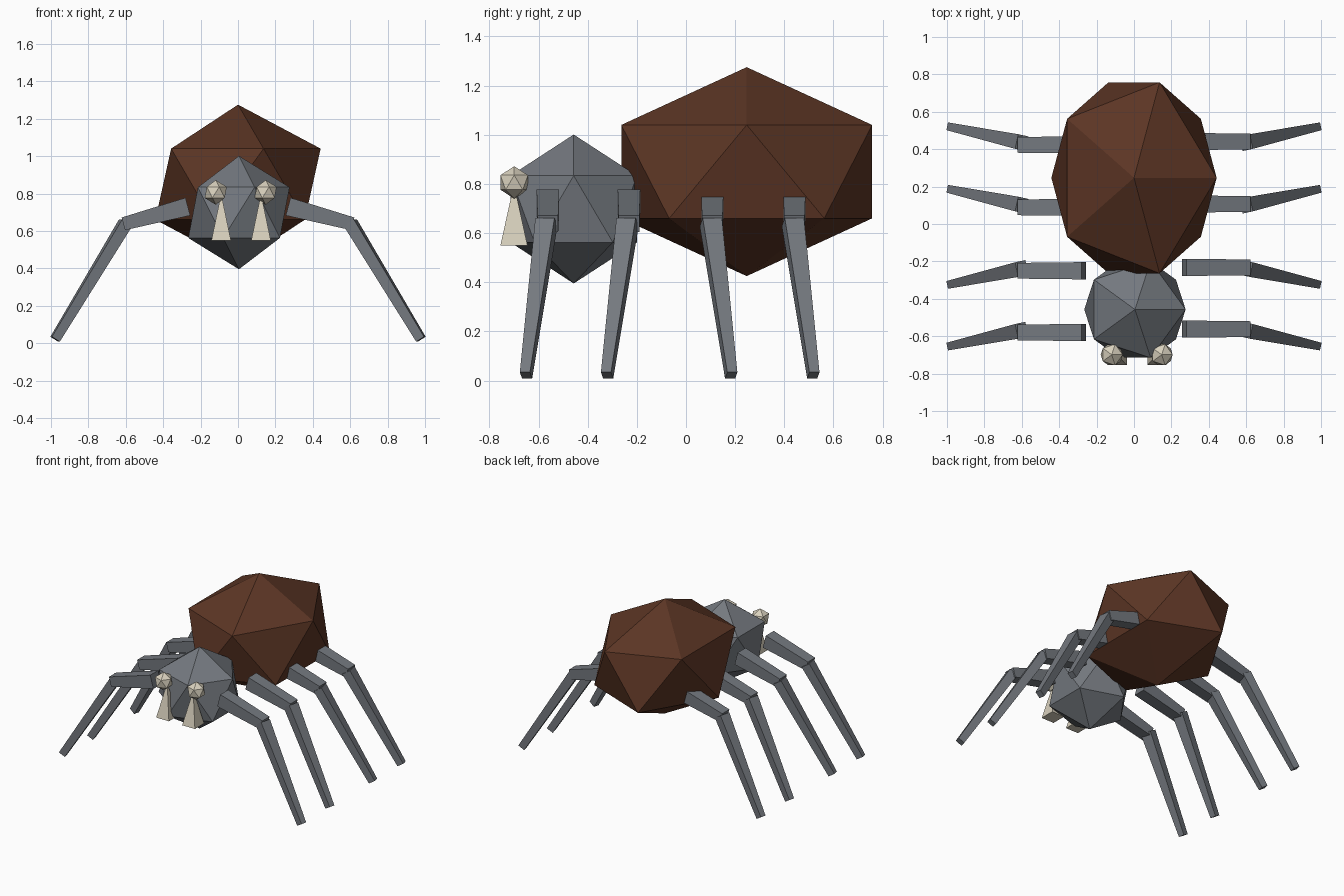
import bpy, bmesh
from mathutils import Vector

cube = bpy.data.objects.get("Cube")
if cube:
    bpy.data.objects.remove(cube)


def material(name, rgb):
    mat = bpy.data.materials.new(name)
    mat.use_nodes = True
    mat.diffuse_color = (*rgb, 1)
    mat.node_tree.nodes["Principled BSDF"].inputs["Base Color"].default_value = (*rgb, 1)
    return mat


brown = material("dark_brown", (0.107, 0.036, 0.018))
grey = material("slate_grey", (0.175, 0.19, 0.212))
bone = material("bone", (0.69, 0.635, 0.51))


def finish(name, bm, mat):
    bmesh.ops.recalc_face_normals(bm, faces=bm.faces)
    mesh = bpy.data.meshes.new(name)
    bm.to_mesh(mesh)
    bm.free()
    mesh.materials.append(mat)
    obj = bpy.data.objects.new(name, mesh)
    bpy.context.collection.objects.link(obj)
    return obj


def faceted_ball(name, centre, size, mat):
    bm = bmesh.new()
    bmesh.ops.create_icosphere(bm, subdivisions=1, radius=1)
    bmesh.ops.scale(bm, vec=size, verts=bm.verts)
    bmesh.ops.translate(bm, vec=centre, verts=bm.verts)
    return finish(name, bm, mat)


def tapered_beam(name, start, end, start_size, end_size, mat):
    """Four-sided beam; sizes are (horizontal width, thickness)."""
    start, end = Vector(start), Vector(end)
    along = (end - start).normalized()
    side = Vector((0, 0, 1)).cross(along).normalized()
    up = along.cross(side)
    bm = bmesh.new()
    rings = []
    for point, (w, h) in ((start, start_size), (end, end_size)):
        rings.append([bm.verts.new(point + side * w * a / 2 + up * h * b / 2)
                      for a, b in ((-1, -1), (1, -1), (1, 1), (-1, 1))])
    for ring in rings:
        bm.faces.new(ring)
    for i in range(4):
        j = (i + 1) % 4
        bm.faces.new((rings[0][i], rings[0][j], rings[1][j], rings[1][i]))
    return finish(name, bm, mat)


# Body
faceted_ball("abdomen", (0, 0.247, 0.85), (0.494, 0.6, 0.425), brown)
faceted_ball("head", (0.005, -0.457, 0.698), (0.303, 0.303, 0.303), grey)

# Eyes and fangs
for side, eye_x, fang_x in (("left", 0.148, 0.123), ("right", -0.119, -0.09)):
    faceted_ball(side + "_eye", (eye_x, -0.699, 0.806), (0.066, 0.066, 0.066), bone)
    bm = bmesh.new()
    base = [bm.verts.new((fang_x + 0.052 * a, -0.7 + 0.055 * b, 0.55))
            for a, b in ((-1, -1), (1, -1), (1, 1), (-1, 1))]
    tip = bm.verts.new((fang_x, -0.7, 0.8))
    bm.faces.new(base)
    for i in range(4):
        bm.faces.new((base[i], base[(i + 1) % 4], tip))
    finish(side + "_fang", bm, bone)

# Legs: front pairs sweep forward, rear pairs sweep backward
legs = (("front", -0.562, -1), ("front_middle", -0.232, -1),
        ("rear_middle", 0.107, 1), ("rear", 0.441, 1))
for label, y, sweep in legs:
    for side, s, shift in (("left", 1, 0), ("right", -1, -0.018)):
        root_y = y + shift
        knee_y = y - 0.006
        tapered_beam(f"{side}_{label}_upper_leg", (0.268 * s, root_y, 0.73),
                     (0.613 * s, root_y, 0.638), (0.092, 0.098), (0.084, 0.07), grey)
        tapered_beam(f"{side}_{label}_lower_leg", (0.6 * s, knee_y, 0.645),
                     (0.978 * s, knee_y + 0.083 * sweep, 0.021), (0.08, 0.066),
                     (0.042, 0.05), grey)
